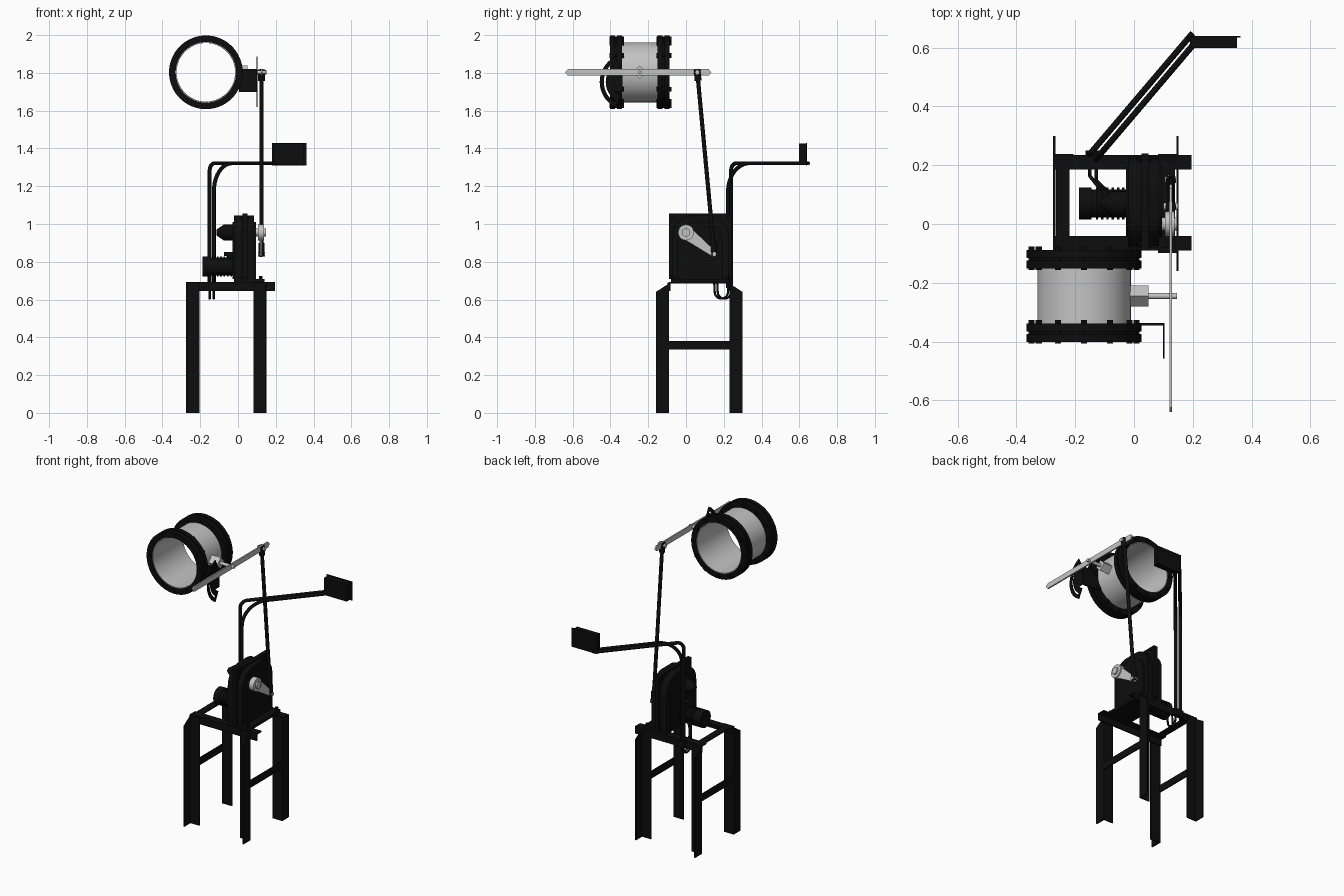
import bpy, bmesh, math
from mathutils import Vector, Matrix

if "Cube" in bpy.data.objects:
    bpy.data.objects.remove(bpy.data.objects["Cube"])


def material(name, value):
    m = bpy.data.materials.new(name)
    m.use_nodes = True
    colour = (value, value, value, 1)
    m.diffuse_color = colour
    m.node_tree.nodes["Principled BSDF"].inputs["Base Color"].default_value = colour
    return m


BLACK = material("black paint", 0.004)
STEEL = material("bare steel", 0.55)


def finish(name, bm, mat, smooth=False):
    bmesh.ops.recalc_face_normals(bm, faces=bm.faces)
    mesh = bpy.data.meshes.new(name)
    bm.to_mesh(mesh)
    bm.free()
    mesh.materials.append(mat)
    ob = bpy.data.objects.new(name, mesh)
    bpy.context.collection.objects.link(ob)
    if smooth:
        bpy.ops.object.select_all(action="DESELECT")
        ob.select_set(True)
        bpy.context.view_layer.objects.active = ob
        bpy.ops.object.shade_smooth_by_angle(angle=math.radians(35))
    return ob


def box(name, x, y, z, mat=BLACK):
    bm = bmesh.new()
    size = [b - a for a, b in (x, y, z)]
    mid = [(a + b) / 2 for a, b in (x, y, z)]
    bmesh.ops.create_cube(bm, size=1, matrix=Matrix.Translation(mid) @ Matrix.Diagonal((*size, 1)))
    return finish(name, bm, mat)


def rod(name, a, b, r, mat=BLACK, r2=None, sides=20):
    a, b = Vector(a), Vector(b)
    turn = (b - a).to_track_quat("Z", "Y").to_matrix().to_4x4()
    bm = bmesh.new()
    bmesh.ops.create_cone(bm, cap_ends=True, segments=sides, radius1=r, radius2=r if r2 is None else r2,
                          depth=(b - a).length, matrix=Matrix.Translation((a + b) / 2) @ turn)
    return finish(name, bm, mat, sides > 8)


def plate(name, outline, x0, x1, mat=BLACK):
    """Outline in (y, z), extruded along x."""
    bm = bmesh.new()
    face = bm.faces.new([bm.verts.new((x0, y, z)) for y, z in outline])
    side = bmesh.ops.extrude_face_region(bm, geom=[face])["geom"]
    bmesh.ops.translate(bm, vec=(x1 - x0, 0, 0), verts=[v for v in side if isinstance(v, bmesh.types.BMVert)])
    return finish(name, bm, mat, len(outline) > 10)


def arc(cy, cz, r, start, end, steps=16):
    angles = [math.radians(start + (end - start) * i / steps) for i in range(steps + 1)]
    return [(cy + r * math.cos(t), cz + r * math.sin(t)) for t in angles]


def ring(name, r0, r1, y0, y1, mat=BLACK):
    """Hollow ring around the duct axis."""
    bm = bmesh.new()
    corners = [(r0, y0), (r1, y0), (r1, y1), (r0, y1)]
    vs = [bm.verts.new((DX + r, y, DZ)) for r, y in corners]
    edges = [bm.edges.new((vs[i], vs[i - 1])) for i in range(4)]
    bmesh.ops.spin(bm, geom=vs + edges, cent=(DX, 0, DZ), axis=(0, 1, 0), angle=math.tau, steps=64)
    bmesh.ops.remove_doubles(bm, verts=bm.verts, dist=1e-5)
    return finish(name, bm, mat, True)


def tube(name, points, r, mat=BLACK):
    curve = bpy.data.curves.new(name, "CURVE")
    curve.dimensions = "3D"
    curve.bevel_depth = r
    curve.bevel_resolution = 3
    curve.use_fill_caps = True
    line = curve.splines.new("POLY")
    line.points.add(len(points) - 1)
    for p, co in zip(line.points, points):
        p.co = (*co, 1)
    curve.materials.append(mat)
    ob = bpy.data.objects.new(name, curve)
    bpy.context.collection.objects.link(ob)


# Stand: angle-iron legs, flared outwards, with rails and cross bars
T = 0.008
for side, sx, dx in (("right", -0.275, 1), ("left", 0.152, -1)):
    for end, sy, dy in (("front", -0.09, -1), ("back", 0.23, 1)):
        name = f"{end}_{side}_leg"
        box(name, sorted((sx, sx + dx * 0.07)), sorted((sy, sy + dy * T)), (0, 0.69))
        plate(name + "_side", [(sy, 0), (sy + dy * 0.07, 0), (sy + dy * 0.07, 0.64), (sy, 0.685)],
              sx, sx + dx * T)
    box(f"{side}_cross_bar", sorted((sx, sx + dx * T)), (-0.09, 0.23), (0.335, 0.38))
for end, sy, dy in (("front", -0.09, 1), ("back", 0.235, -1)):
    box(end + "_rail", (-0.275, 0.195), sorted((sy, sy + dy * T)), (0.645, 0.692))
    box(end + "_rail_top", (-0.275, 0.195), sorted((sy, sy + dy * 0.05)), (0.684, 0.692))
box("right_rail_top", (-0.265, -0.22), (-0.085, 0.23), (0.684, 0.692))

# Gearbox: square back plate between arched housings, on a foot
box("gearbox_plate", (0.025, 0.05), (-0.09, 0.24), (0.71, 1.055))
for name, half, top, x0, x1 in (("gearbox_housing", 0.15, 1.045, -0.02, 0.085),
                                ("gearbox_cover", 0.12, 1.01, -0.028, 0.095)):
    r = 0.11
    outline = [(0.075 - half, 0.71), (0.075 + half, 0.71)]
    outline += arc(0.075 + half - r, top - r, r, 0, 90) + arc(0.075 - half + r, top - r, r, 90, 180)
    plate(name, outline, x0, x1)
box("gearbox_foot", (-0.02, 0.14), (-0.08, 0.23), (0.692, 0.71))
for y in (-0.07, 0.22):
    for z in (0.73, 1.035):
        rod("plate_bolt", (0.015, y, z), (0.06, y, z), 0.009, sides=6)
    for x in (0.015, 0.12):
        rod("foot_bolt", (x, y, 0.69), (x, y, 0.725), 0.01, sides=6)

# Motor with cooling fins, terminal box and side cap
MY, MZ = 0.07, 0.775
rod("motor", (-0.18, MY, MZ), (0, MY, MZ), 0.048)
rod("motor_fan_cover", (-0.187, MY, MZ), (-0.145, MY, MZ), 0.054)
for i in range(6):
    x = -0.13 + i * 0.018
    rod("motor_fin", (x, MY, MZ), (x + 0.008, MY, MZ), 0.054)
rod("terminal_neck", (-0.04, MY, MZ), (-0.04, MY, 0.83), 0.022)
rod("terminal_box", (-0.04, MY, 0.83), (-0.04, MY, 0.852), 0.035)
rod("side_cap", (-0.075, MY, 0.955), (0, MY, 0.955), 0.042)
rod("side_cap_cone", (-0.115, MY, 0.955), (-0.075, MY, 0.955), 0.015, r2=0.042)

# Crank: shaft, hub and tapered lever to the lower pin
RX = 0.125
HUB, PIN = Vector((RX, 0, 0.955)), Vector((RX, 0.15, 0.84))
rod("output_shaft", (0.08, *HUB.yz), (0.147, *HUB.yz), 0.022, STEEL)
rod("crank_hub", (0.105, *HUB.yz), (0.138, *HUB.yz), 0.042, STEEL)
slope = math.degrees(math.atan2(PIN.z - HUB.z, PIN.y - HUB.y))
plate("crank_lever", arc(*HUB.yz, 0.036, slope + 90, slope + 270)
      + arc(*PIN.yz, 0.016, slope - 90, slope + 90), 0.115, 0.13, STEEL)
rod("crank_pin", (0.105, *PIN.yz), (0.143, *PIN.yz), 0.011, STEEL)

# Push rod with end fittings
DX, DZ = -0.17, 1.803
TOP = Vector((RX, 0.06, DZ))
rod("push_rod", PIN, TOP, 0.011)
along = (TOP - PIN).normalized()
rod("lower_clevis", PIN - along * 0.012, PIN + along * 0.06, 0.016)
rod("upper_clevis", TOP + along * 0.015, TOP - along * 0.045, 0.018)
rod("upper_pin", (0.1, *TOP.yz), (0.15, *TOP.yz), 0.012, STEEL)

# Duct with two bolted flange pairs
ring("duct", 0.155, 0.159, -0.395, -0.09, STEEL)
for end, y in (("front", -0.402), ("back", -0.152)):
    ring(end + "_outer_flange", 0.16, 0.195, y, y + 0.027)
    ring(end + "_gasket", 0.16, 0.18, y + 0.027, y + 0.037)
    ring(end + "_inner_flange", 0.16, 0.195, y + 0.037, y + 0.064)
    for i in range(12):
        t = math.tau * i / 12
        x, z = DX + 0.178 * math.cos(t), DZ + 0.178 * math.sin(t)
        rod(f"{end}_flange_bolt", (x, y - 0.004, z), (x, y + 0.075, z), 0.012, sides=6)

# Damper spindle, bearing block and long lever bar
SY = -0.245
plate("bearing_block", [(SY + 0.036, DZ), (SY, DZ + 0.036), (SY - 0.036, DZ), (SY, DZ - 0.036)],
      -0.014, 0.05, STEEL)
rod("spindle", (0.03, SY, DZ), (0.147, SY, DZ), 0.01, STEEL)
h = 0.017
plate("lever_bar", [(-0.64, DZ), (-0.625, DZ - h), (0.12, DZ - h), (0.135, DZ),
                    (0.12, DZ + h), (-0.625, DZ + h)], 0.121, 0.13, STEEL)

# Slotted quadrant on a bracket beside the front flange
box("quadrant_bracket", (0.005, 0.103), (-0.345, -0.337), (1.7, 1.82))
QY, QZ = -0.307, 1.752
for name, r0, r1, a, b in (("quadrant_outer", 0.128, 0.15, 123, 237), ("quadrant_inner", 0.085, 0.118, 123, 237),
                           ("quadrant_top", 0.085, 0.15, 117, 125), ("quadrant_bottom", 0.085, 0.15, 235, 243)):
    plate(name, arc(QY, QZ, r1, a, b) + arc(QY, QZ, r0, b, a), 0.099, 0.104)
box("quadrant_web", (0.099, 0.104), (-0.395, -0.337), (1.7, 1.82))

# Twin conduits: cable loop, upright, bend and long diagonal arm
ARM = Vector((0.34, 0.40, 0)).normalized()
for name, x, y, bend in (("outer", -0.15, 0.238, 0.04), ("inner", -0.128, 0.222, 0.15)):
    base = Vector((x, y, 0))
    path = [base + Vector((0, 0, 0.66))]
    for u, z in arc(bend, 1.322 - bend, bend, 180, 90, 10):
        path.append(base + ARM * u + Vector((0, 0, z)))
    path.append(base + ARM * 0.54 + Vector((0, 0, 1.322)))
    tube(name + "_conduit", path, 0.0105)
    loop = [(x, yy, z) for yy, z in arc(y - 0.035, 0.64, 0.035, 0, -180)]
    tube(name + "_cable", [(x, y, 0.67)] + loop + [(x, y - 0.075, 0.73), (x + 0.05, MY + 0.03, 0.77)], 0.006)
box("conduit_clamp", (-0.165, -0.11), (0.225, 0.25), (0.65, 0.69))

# Control panel at the end of the arm
box("panel_box", (0.19, 0.35), (0.598, 0.636), (1.315, 1.425))
box("panel_plate", (0.18, 0.362), (0.635, 0.64), (1.31, 1.43))
